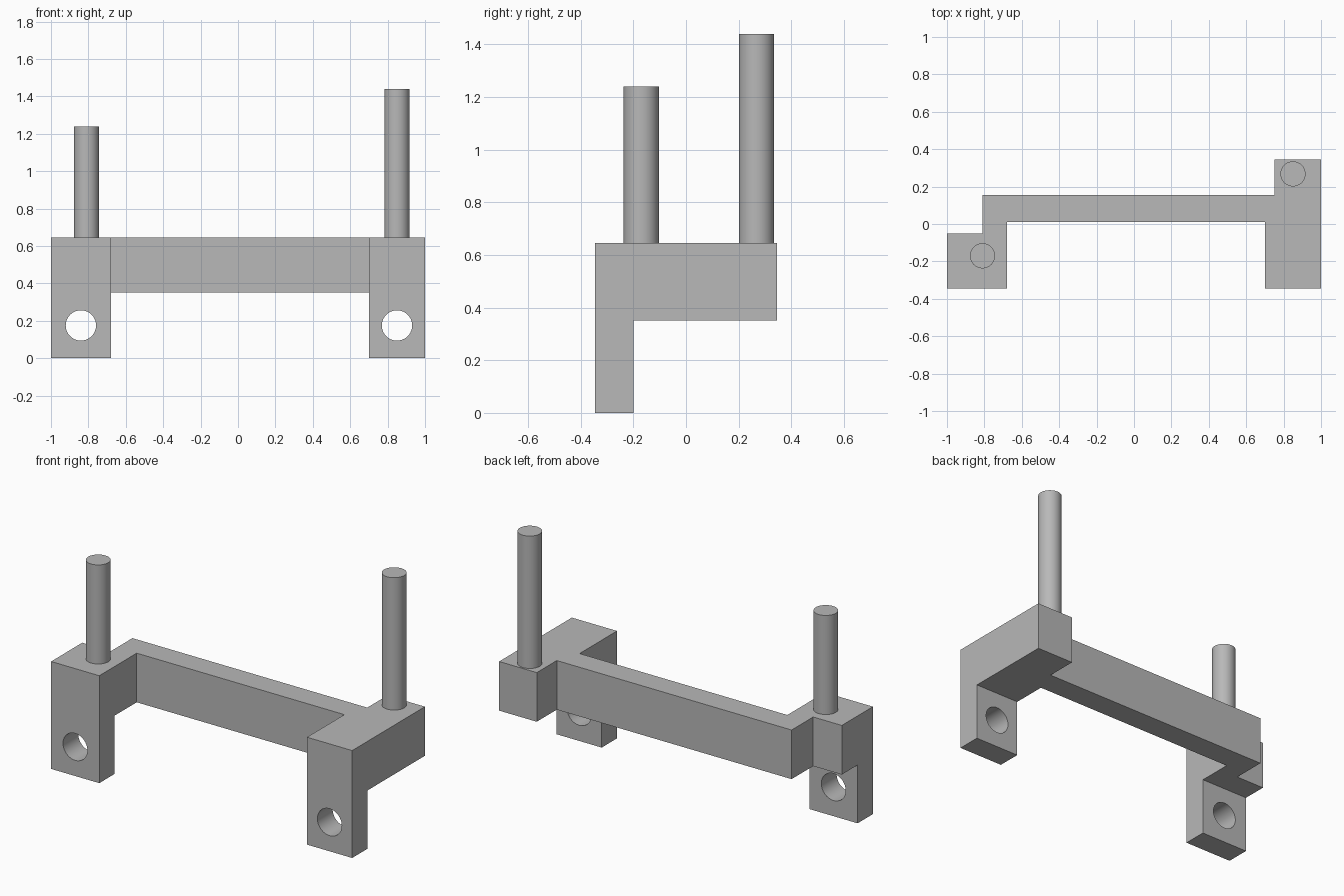
import bpy
import bmesh
from math import radians

cube = bpy.data.objects.get("Cube")
if cube:
    bpy.data.objects.remove(cube, do_unlink=True)

# Single grey material
grey = bpy.data.materials.new("plain grey")
grey.use_nodes = True
colour = (0.48, 0.48, 0.48, 1)
grey.diffuse_color = colour
grey.node_tree.nodes["Principled BSDF"].inputs["Base Color"].default_value = colour

FRONT, BACK = -0.345, 0.345
LEG_BACK = -0.2
BEAM_BOTTOM, BEAM_TOP = 0.35, 0.645


def prism(name, outline, z0, z1):
    """Extrude a plan outline from z0 up to z1."""
    bm = bmesh.new()
    face = bm.faces.new([bm.verts.new((x, y, z0)) for x, y in outline])
    ext = bmesh.ops.extrude_face_region(bm, geom=[face])["geom"]
    verts = [g for g in ext if isinstance(g, bmesh.types.BMVert)]
    bmesh.ops.translate(bm, verts=verts, vec=(0, 0, z1 - z0))
    bmesh.ops.recalc_face_normals(bm, faces=bm.faces)
    mesh = bpy.data.meshes.new(name)
    bm.to_mesh(mesh)
    bm.free()
    mesh.materials.append(grey)
    obj = bpy.data.objects.new(name, mesh)
    bpy.context.collection.objects.link(obj)
    return obj


def cylinder(name, radius, depth, location, rotation=(0, 0, 0)):
    bpy.ops.mesh.primitive_cylinder_add(vertices=64, radius=radius, depth=depth,
                                        location=location, rotation=rotation)
    obj = bpy.context.object
    obj.name = name
    obj.data.materials.append(grey)
    return obj


def combine(target, tool, operation):
    """Apply an exact boolean and discard the tool."""
    mod = target.modifiers.new(operation.lower(), "BOOLEAN")
    mod.operation, mod.solver, mod.object = operation, "EXACT", tool
    bpy.context.view_layer.objects.active = target
    bpy.ops.object.modifier_apply(modifier=mod.name)
    bpy.data.objects.remove(tool, do_unlink=True)


def smooth(obj):
    bpy.ops.object.select_all(action="DESELECT")
    obj.select_set(True)
    bpy.context.view_layer.objects.active = obj
    bpy.ops.object.shade_smooth_by_angle(angle=radians(30))


# Stepped beam with its two end blocks
bracket = prism("bracket_body", [
    (-1, FRONT), (-0.68, FRONT), (-0.68, 0.01), (0.7, 0.01), (0.7, FRONT), (1, FRONT),
    (1, BACK), (0.75, BACK), (0.75, 0.155), (-0.81, 0.155), (-0.81, -0.05), (-1, -0.05),
], BEAM_BOTTOM, BEAM_TOP)

# Front legs, each with a bolt hole running front to back
for x0, x1, hole_x in ((-1, -0.68, -0.84), (0.7, 1, 0.85)):
    leg = prism("leg", [(x0, FRONT), (x1, FRONT), (x1, LEG_BACK), (x0, LEG_BACK)],
                0, 0.5)
    combine(bracket, leg, "UNION")
    hole = cylinder("bolt_hole", 0.081, 0.4, (hole_x, -0.27, 0.175), (radians(90), 0, 0))
    combine(bracket, hole, "DIFFERENCE")
smooth(bracket)

# Upright pegs standing on the end blocks
for name, x, y, top in (("right_peg", -0.81, -0.17, 1.24), ("left_peg", 0.85, 0.268, 1.44)):
    base = BEAM_TOP - 0.02
    smooth(cylinder(name, 0.067, top - base, (x, y, (top + base) / 2)))
